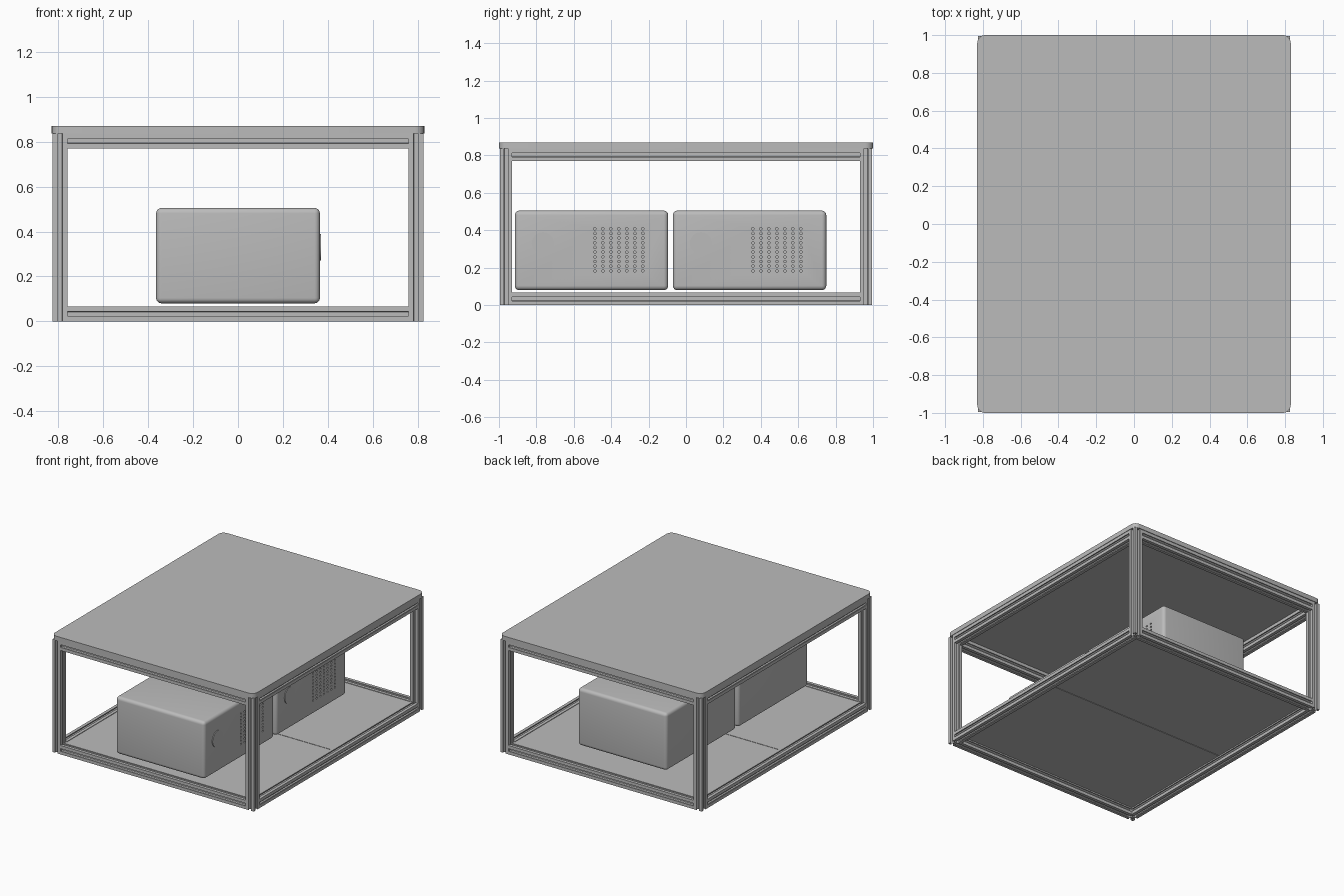
import bpy, bmesh, math
from mathutils import Matrix, Vector

cube = bpy.data.objects.get("Cube")
if cube:
    bpy.data.objects.remove(cube, do_unlink=True)

# One grey finish for everything
grey = bpy.data.materials.new("plain_grey")
grey.use_nodes = True
grey.diffuse_color = (0.5, 0.5, 0.5, 1)
grey.node_tree.nodes["Principled BSDF"].inputs["Base Color"].default_value = (0.5, 0.5, 0.5, 1)


def finish(bm, name, smooth=False):
    bmesh.ops.recalc_face_normals(bm, faces=bm.faces)
    mesh = bpy.data.meshes.new(name)
    bm.to_mesh(mesh)
    bm.free()
    mesh.materials.append(grey)
    obj = bpy.data.objects.new(name, mesh)
    bpy.context.collection.objects.link(obj)
    if smooth:
        smooth_edges(obj)
    return obj


def activate(obj):
    bpy.ops.object.select_all(action='DESELECT')
    obj.select_set(True)
    bpy.context.view_layer.objects.active = obj


def smooth_edges(obj):
    activate(obj)
    bpy.ops.object.shade_smooth_by_angle(angle=math.radians(32))


def block(lo, hi):
    """Box mesh between two opposite corners."""
    lo, hi = Vector(lo), Vector(hi)
    bm = bmesh.new()
    bmesh.ops.create_cube(bm, size=1, matrix=Matrix.Translation((lo + hi) / 2)
                          @ Matrix.Diagonal((*(hi - lo), 1)))
    return bm


HALF = 0.033                 # half width of the slotted bar
PX, PY = 0.793, 0.962        # post centres
LOW, HIGH = HALF, 0.803      # rail heights
TOP = 0.836                  # frame height


def slot_profile():
    """Square section with an undercut slot in each side."""
    slot = [(0.010, HALF), (0.010, HALF - 0.007), (0.018, HALF - 0.007),
            (0.018, HALF - 0.011), (0.009, HALF - 0.021)]
    side = [(-HALF, HALF)] + [(-x, y) for x, y in slot] + slot[::-1]
    points = []
    for k in range(4):
        turn = Matrix.Rotation(-k * math.pi / 2, 2)
        points += [turn @ Vector(p) for p in side]
    return points


def slotted_bar(name, start, axis, length):
    """Extrude the slotted section from start along the x, y or z axis."""
    i = "xyz".index(axis)
    u, v = (i + 1) % 3, (i + 2) % 3
    bm = bmesh.new()
    ring = []
    for p in slot_profile():
        co = Vector(start)
        co[u] += p.x
        co[v] += p.y
        ring.append(bm.verts.new(co))
    face = bm.faces.new(ring)
    step = Vector((0, 0, 0))
    step[i] = length
    ext = bmesh.ops.extrude_face_region(bm, geom=[face], use_keep_orig=True)
    bmesh.ops.translate(bm, vec=step,
                        verts=[g for g in ext["geom"] if isinstance(g, bmesh.types.BMVert)])
    return finish(bm, name)


# Frame: four posts and two rings of rails
inner_x, inner_y = PX - HALF, PY - HALF
for sx, side in ((1, "left"), (-1, "right")):
    for sy, end in ((-1, "front"), (1, "back")):
        slotted_bar(f"{end}_{side}_post", (sx * PX, sy * PY, 0), "z", TOP)
for z, level in ((LOW, "lower"), (HIGH, "upper")):
    for s, end, side in ((-1, "front", "right"), (1, "back", "left")):
        slotted_bar(f"{level}_{end}_rail", (-inner_x, s * PY, z), "x", 2 * inner_x)
        slotted_bar(f"{level}_{side}_rail", (s * PX, -inner_y, z), "y", 2 * inner_y)

# Table top with rounded corners
bm = block((-0.83, -1, TOP), (0.83, 1, 0.87))
corners = [e for e in bm.edges if abs(e.verts[0].co.z - e.verts[1].co.z) > 0.01]
bmesh.ops.bevel(bm, geom=corners, offset=0.042, segments=6, profile=0.5, affect='EDGES')
finish(bm, "table_top", smooth=True)

# Two shelf panels meeting at a fine seam
for s, end in ((-1, "front"), (1, "back")):
    y0, y1 = sorted((s * 0.002, s * inner_y))
    finish(block((-inner_x, y0, 0.053), (inner_x, y1, 0.062)), f"{end}_shelf_panel")


def vent_cutter(cy):
    """Grid of small round holes on the left wall."""
    bm = bmesh.new()
    for col in range(7):
        for row in range(10):
            spot = Matrix.Translation((0.365, cy + 0.018 + col * 0.0427, 0.183 + row * 0.025))
            bmesh.ops.create_cone(bm, cap_ends=True, segments=10, radius1=0.007, radius2=0.007,
                                  depth=0.024, matrix=spot @ Matrix.Rotation(math.pi / 2, 4, 'Y'))
    cutter = finish(bm, "vent_cutter")
    cutter.hide_render = True
    return cutter


# Two rounded equipment cases with vents and a round button
for cy, end in ((-0.505, "front"), (0.34, "back")):
    bm = block((-0.365, cy - 0.41, 0.08), (0.365, cy + 0.41, 0.505))
    bmesh.ops.bevel(bm, geom=bm.edges[:], offset=0.024, segments=5, profile=0.5, affect='EDGES')
    case = finish(bm, f"{end}_case")
    cutter = vent_cutter(cy)
    cut = case.modifiers.new("vents", 'BOOLEAN')
    cut.operation = 'DIFFERENCE'
    cut.solver = 'EXACT'
    cut.object = cutter
    activate(case)
    bpy.ops.object.modifier_apply(modifier=cut.name)
    bpy.data.objects.remove(cutter, do_unlink=True)
    smooth_edges(case)

    bm = bmesh.new()
    bmesh.ops.create_cone(bm, cap_ends=True, segments=32, radius1=0.06, radius2=0.06, depth=0.008,
                          matrix=Matrix.Translation((0.366, cy - 0.26, 0.33))
                          @ Matrix.Rotation(math.pi / 2, 4, 'Y'))
    finish(bm, f"{end}_case_button", smooth=True)
